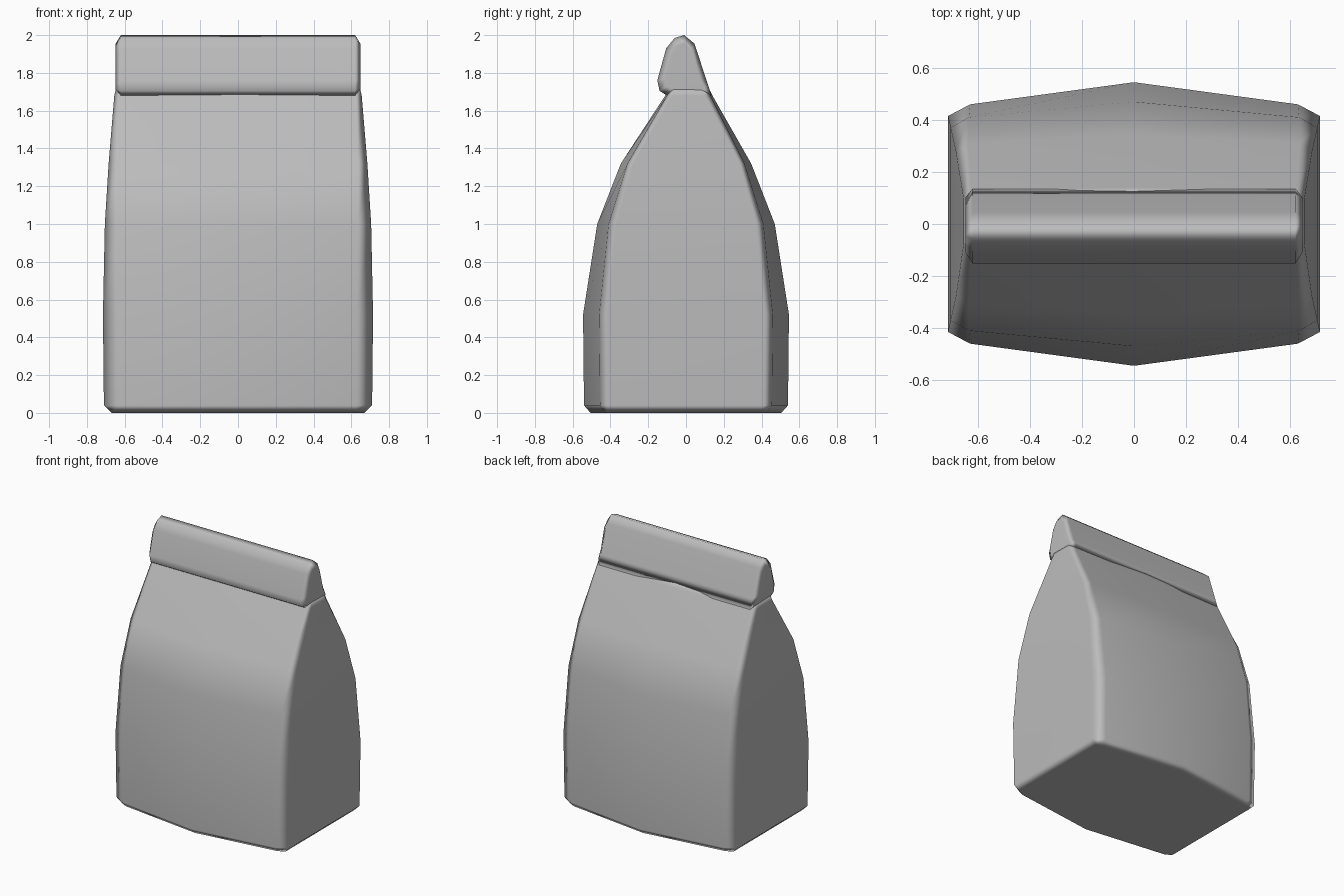
import bpy
import bmesh
from mathutils import Vector

cube = bpy.data.objects.get("Cube")
if cube:
    bpy.data.objects.remove(cube, do_unlink=True)

paper = bpy.data.materials.new("grey_paper")
paper.use_nodes = True
GREY = (0.5, 0.5, 0.5, 1)
paper.diffuse_color = GREY
paper.node_tree.nodes["Principled BSDF"].inputs["Base Color"].default_value = GREY


def loft(name, rings):
    """Skin a stack of equal rings and cap both ends."""
    bm = bmesh.new()
    loops = [[bm.verts.new(p) for p in ring] for ring in rings]
    n = len(loops[0])
    for low, high in zip(loops, loops[1:]):
        for i in range(n):
            j = (i + 1) % n
            bm.faces.new((low[i], low[j], high[j], high[i]))
    bm.faces.new(loops[0][::-1])
    bm.faces.new(loops[-1])
    bmesh.ops.recalc_face_normals(bm, faces=bm.faces)
    mesh = bpy.data.meshes.new(name)
    bm.to_mesh(mesh)
    bm.free()
    mesh.materials.append(paper)
    obj = bpy.data.objects.new(name, mesh)
    bpy.context.collection.objects.link(obj)
    for f in mesh.polygons:
        f.use_smooth = True
    # broad panels stay flat while the narrow chamfers shade round
    mod = obj.modifiers.new("panel_normals", "WEIGHTED_NORMAL")
    mod.weight = 60
    return obj


def bag_ring(z, width, chamfer, front, back):
    """Ten-sided section; front and back give y at centre, corner and side."""
    xs = (0, width - chamfer, width)
    f = [(x, -y, z) for x, y in zip(xs, front)]
    b = [(x, y, z) for x, y in zip(xs, back)]
    right = f + b[::-1]
    left = [(-x, y, z) for x, y, z in right[1:-1]]
    return right + left[::-1]


# Bag body: height, half width, corner chamfer, centre / corner / side depth
sections = [
    (0.00, 0.67, 0.05, (0.505, 0.425, 0.40)),
    (0.04, 0.71, 0.08, (0.54, 0.455, 0.41)),
    (0.52, 0.715, 0.085, (0.545, 0.46, 0.415)),
    (1.00, 0.705, 0.07, (0.47, 0.41, 0.37)),
    (1.32, 0.685, 0.05, (0.345, 0.31, 0.28)),
]
rings = [bag_ring(z, w, c, d, d) for z, w, c, d in sections]
rings.append(bag_ring(1.68, 0.655, 0.03, (0.11, 0.10, 0.075), (0.14, 0.13, 0.095)))
rings.append(bag_ring(1.74, 0.64, 0.03, (0.085, 0.08, 0.06), (0.11, 0.105, 0.07)))
loft("bag_body", rings)

# Rolled-over top: side profile (y, z) run along x with chamfered ends
profile = [Vector(p) for p in (
    (-0.10, 1.68), (-0.14, 1.705), (-0.152, 1.76), (-0.105, 1.93), (-0.06, 1.985),
    (-0.01, 2.0), (0.045, 1.955), (0.112, 1.75), (0.135, 1.68))]
middle = Vector((0, 1.80))


def inset(p, d):
    away = middle - p
    return p + away.normalized() * d


fold_rings = []
for x, d in ((-0.648, 0.045), (-0.62, 0), (0.62, 0), (0.648, 0.045)):
    fold_rings.append([(x, *inset(p, d)) for p in profile])
loft("folded_top", fold_rings)
